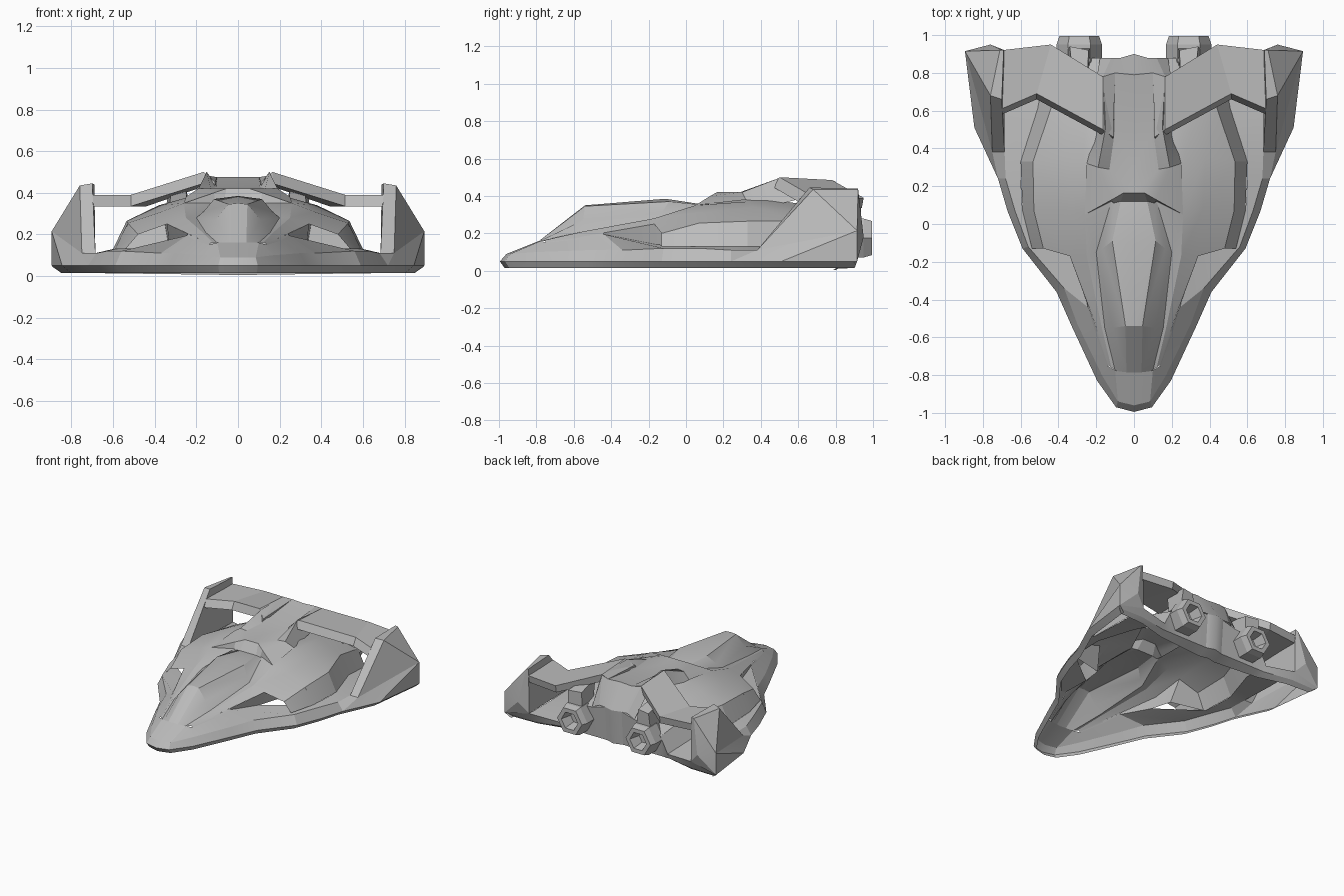
import bpy, bmesh, math
from mathutils import Vector

old = bpy.data.objects.get("Cube")
if old:
    bpy.data.objects.remove(old, do_unlink=True)

# One plain grey for the whole craft
grey = bpy.data.materials.new("hull grey")
grey.use_nodes = True
colour = (0.5, 0.5, 0.5, 1)
grey.diffuse_color = colour
grey.node_tree.nodes["Principled BSDF"].inputs["Base Color"].default_value = colour


def finish(name, bm, face_up):
    """Clean the half mesh, mirror it across x and shade it."""
    bmesh.ops.remove_doubles(bm, verts=bm.verts, dist=0.0005)
    bmesh.ops.recalc_face_normals(bm, faces=bm.faces)
    if face_up:
        bm.normal_update()
        if sum(f.normal.z * f.calc_area() for f in bm.faces) < 0:
            bmesh.ops.reverse_faces(bm, faces=bm.faces)
    mesh = bpy.data.meshes.new(name)
    bm.to_mesh(mesh)
    bm.free()
    mesh.materials.append(grey)
    part = bpy.data.objects.new(name, mesh)
    bpy.context.collection.objects.link(part)
    mirror = part.modifiers.new("mirror", "MIRROR")
    mirror.use_clip = True
    bpy.ops.object.select_all(action="DESELECT")
    part.select_set(True)
    bpy.context.view_layer.objects.active = part
    bpy.ops.object.shade_smooth_by_angle(angle=math.radians(16))


def loft(name, rows, skip=(), closed=False, face_up=True):
    """Skin rows of points given in hundredths of a unit."""
    bm = bmesh.new()
    grid = [[bm.verts.new(Vector(p) / 100) for p in row] for row in rows]
    count = len(rows[0])
    for i in range(len(rows) - 1):
        for j in range(count if closed else count - 1):
            if (i, j) in skip:
                continue
            k = (j + 1) % count
            bm.faces.new((grid[i][j], grid[i + 1][j], grid[i + 1][k], grid[i][k]))
    if closed:
        bm.faces.new(grid[0])
        bm.faces.new(grid[-1])
    finish(name, bm, face_up)


def lathe(name, profile, centre, sides):
    """Turn a radius / length profile about an axis running along y."""
    rows = []
    for radius, y in profile:
        ring = []
        for i in range(sides):
            a = math.tau * i / sides
            ring.append((centre[0] + radius * math.cos(a), y,
                         centre[1] + radius * math.sin(a)))
        rows.append(ring)
    loft(name, rows, closed=True, face_up=False)


# Rim: outline of the open hull, with the lower lip tucked inward
outline = [(0, -99.5), (9.5, -97), (19.5, -83), (33, -54), (41, -36),
           (59, -13), (67, 7), (72, 24), (84.5, 51), (89.5, 91.5)]
loft("rim_lip", [[(x, y, 5), (x * 0.95, y * 0.98 + 0.5, 1.5)] for x, y in outline],
     face_up=False)

# Deck: inner edge and shoulder edge from nose to tail
deck = [
    [(0, -78.5, 16), (0, -96, 9)],
    [(10, -77.5, 16), (8.5, -94, 9)],
    [(14, -75, 15), (17, -80, 10)],
    [(20.5, -57, 17), (30, -53, 11)],
    [(24.5, -44, 19.5), (37, -34, 11)],
    [(30, -16, 14), (56, -12, 12)],
    [(59, 7, 13), (63, 7, 12)],
    [(60, 24, 13), (68, 24, 11)],
    [(60, 33, 13), (68.5, 38, 11)],
    [(51, 61, 13), (68.5, 65, 10)],
    [(46, 88, 8), (68.5, 92, 10)],
]
loft("deck", deck)
loft("deck_slope", [[row[1], (x, y, 5)]
                    for row, (x, y) in zip(deck[:8], outline)])

# Body cowl: sections from the centre outward, open at the intake
cowl = [
    [(10, -77.5, 16), (12, -76, 16), (13, -75, 16), (13.5, -75, 15.5), (14, -75, 15)],
    [(15.5, -55, 21), (17, -55, 21), (19, -57, 18), (20, -57, 17.5), (20.5, -57, 17)],
    [(20, -15, 28), (25, -17, 28), (34, -17, 25), (48, -13, 20), (54, -13, 13)],
    [(12, 12, 35), (26, 5, 35), (36.5, 8, 31), (53, 7, 25.5), (59, 7, 13)],
    [(18, 30, 40), (27, 33, 37), (38, 36, 34), (53.5, 33, 26.5), (60, 33, 13)],
    [(14, 60, 36), (25, 62, 34), (33, 62, 31), (44, 61, 26.5), (51, 61, 13)],
    [(7, 88, 30), (18, 88, 27), (30, 88, 26), (40, 88, 20), (46, 88, 8)],
]
loft("body_cowl", cowl, skip=[(1, 2), (1, 3)])

# Rear wall, turning under into a belly strip from the centre to the fins
rear = [(0, 90, 30)] + cowl[-1] + [(68.5, 92, 10), (89.5, 91.5, 5)]
loft("rear_wall", [[(x, y, z), (x * 0.99, y - 2, 4),
                    (x * 0.95, y - 10 + x / 15, 0.5 + x / 80)]
                   for x, y, z in rear], face_up=False)

# Side intake: inner wall and back wall under the cowl
loft("intake_wall", [
    [(19, -57, 18), (24, -44, 20.3), (34, -17, 25), (36, 6, 30), (53, 6, 25)],
    [(20.5, -57, 17), (24.5, -44, 19.5), (30, -16, 14), (33, 0, 13), (58, 6, 13)],
], face_up=False)

# Canopy
loft("canopy", [
    [(0, -78.5, 16), (4, -78.5, 16), (8, -78, 16), (10, -77.5, 16)],
    [(0, -54, 35), (4.5, -54, 34.5), (11, -55, 27), (15.5, -55, 21)],
    [(0, -11, 38.5), (11.5, -9, 37), (16.5, -13, 31), (20, -15, 28)],
    [(0, 12, 35), (7, 12, 35), (11, 11, 35), (12, 12, 35)],
])

# Spine: lip behind the canopy, sunken channel and raised side struts
loft("spine", [
    [(0, 12, 35), (7, 12, 35), (11, 11, 35), (12, 12, 35)],
    [(0, 16.5, 42), (5.5, 16.5, 42), (11.5, 13, 40), (26, 5, 35)],
    [(0, 29, 42), (13, 29, 42), (19, 30, 42), (25, 32, 38)],
    [(0, 50, 43), (10, 50, 43), (15, 51, 50), (20, 51, 36)],
    [(0, 79, 47.5), (10, 80, 47.5), (16.5, 78, 48), (20, 76, 42)],
    [(0, 90, 30), (7, 88, 30), (12, 88, 30), (18, 88, 27)],
])

# Rear wing: closed blade running from the spine to the fin
wing = [
    [(11, 46, 45), (10, 80, 47.5)],
    [(16.5, 50, 50), (16.5, 78, 48.5)],
    [(51.5, 69, 39), (44, 95, 39)],
    [(70, 61, 39), (70, 92, 39)],
]
blade = []
for lead, trail in wing:
    drop = 5.5
    blade.append([lead, trail,
                  (trail[0], trail[1] - 1, trail[2] - drop),
                  (lead[0], lead[1] - 3, lead[2] - drop)])
loft("rear_wing", blade, closed=True, face_up=False)

# Side fin
corner = {
    "foot_in": (68.5, 38, 11), "foot_out": (75, 38, 11),
    "peak_in": (70, 66, 44.5), "peak_out": (76, 68, 43.5),
    "back_in": (69, 92, 44), "back_out": (71, 92, 43.5),
    "tail_mid": (89.5, 91.5, 21.5), "tail_low": (89.5, 91.5, 5),
    "base": (84.5, 51, 5), "rim": (72, 24, 5), "bulge": (76, 95, 18),
    "deck": (68, 24, 11), "tail_in": (68.5, 92, 10),
}
panels = [
    "foot_in foot_out peak_out peak_in", "peak_in peak_out back_out back_in",
    "foot_in peak_in back_in tail_in", "peak_out tail_mid back_out",
    "foot_out tail_mid peak_out", "foot_out base tail_mid",
    "base tail_low tail_mid", "foot_out rim base",
    "deck rim foot_out foot_in", "back_in back_out bulge tail_in",
    "back_out tail_mid bulge", "bulge tail_mid tail_low", "bulge tail_low tail_in",
]
bm = bmesh.new()
verts = {key: bm.verts.new(Vector(p) / 100) for key, p in corner.items()}
for panel in panels:
    bm.faces.new([verts[key] for key in panel.split()])
finish("side_fin", bm, False)

# Engines: six-sided nozzles with a recessed throat, hung from the wing
lathe("engine_nozzle",
      [(8, 78), (12, 86), (12, 95), (10.5, 99.5), (7, 99.5), (5, 91)],
      (29, 17.5), 6)
loft("engine_bracket", [
    [(24, 78, 26), (34, 78, 26), (35, 93, 26), (23, 93, 26)],
    [(25, 74, 42), (32, 74, 41), (34, 94, 38), (24, 92, 38)],
], closed=True, face_up=False)
